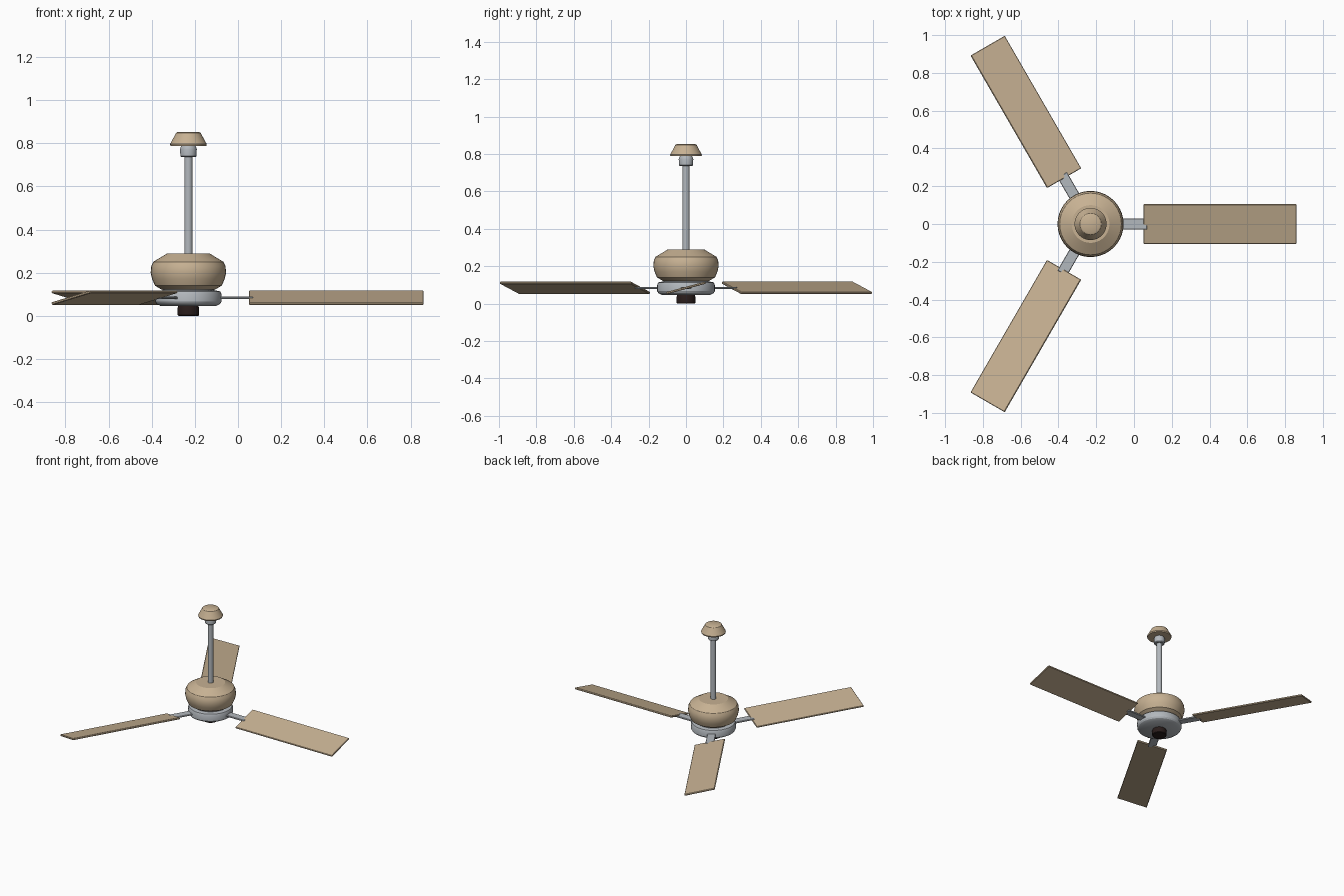
import bpy, bmesh, math
from mathutils import Matrix

if "Cube" in bpy.data.objects:
    bpy.data.objects.remove(bpy.data.objects["Cube"], do_unlink=True)

HUB_X = -0.23
SEGMENTS = 40


def make_material(name, rgb):
    mat = bpy.data.materials.new(name)
    mat.use_nodes = True
    mat.diffuse_color = (*rgb, 1)
    mat.node_tree.nodes["Principled BSDF"].inputs["Base Color"].default_value = (*rgb, 1)
    return mat


tan = make_material("warm tan", (0.57, 0.44, 0.29))
steel = make_material("light steel", (0.45, 0.48, 0.51))
dark = make_material("dark brown", (0.022, 0.012, 0.011))


def add_object(name, bm, mat):
    bmesh.ops.recalc_face_normals(bm, faces=bm.faces)
    mesh = bpy.data.meshes.new(name)
    bm.to_mesh(mesh)
    bm.free()
    mesh.materials.append(mat)
    obj = bpy.data.objects.new(name, mesh)
    bpy.context.collection.objects.link(obj)
    bpy.ops.object.select_all(action="DESELECT")
    obj.select_set(True)
    bpy.context.view_layer.objects.active = obj
    bpy.ops.object.shade_smooth_by_angle(angle=math.radians(30))
    return obj


def lathe(name, profile, mat):
    """Closed solid turned from (radius, height) points about the hub axis."""
    bm = bmesh.new()
    rings = []
    for r, z in profile:
        angles = [math.tau * i / SEGMENTS for i in range(SEGMENTS)]
        rings.append([bm.verts.new((HUB_X + r * math.cos(a), r * math.sin(a), z))
                      for a in angles])
    for low, high in zip(rings, rings[1:]):
        for i in range(SEGMENTS):
            j = (i + 1) % SEGMENTS
            bm.faces.new((low[i], low[j], high[j], high[i]))
    bm.faces.new(rings[0])
    bm.faces.new(rings[-1])
    return add_object(name, bm, mat)


def radial_plate(name, inner, outer, width, thick, height, pitch, turn, mat):
    """Bevelled plate reaching out from the hub, pitched about its own length."""
    bm = bmesh.new()
    bmesh.ops.create_cube(bm, size=1)
    bm.transform(Matrix.Diagonal((outer - inner, width, thick, 1)))
    bmesh.ops.bevel(bm, geom=bm.edges[:], offset=thick * 0.25, segments=1, affect="EDGES")
    bm.transform(Matrix.Translation((HUB_X, 0, height))
                 @ Matrix.Rotation(turn, 4, "Z")
                 @ Matrix.Translation(((inner + outer) / 2, 0, 0))
                 @ Matrix.Rotation(pitch, 4, "X"))
    return add_object(name, bm, mat)


# Ceiling mount and down rod
lathe("ceiling_canopy", [(0.083, 0.788), (0.085, 0.796), (0.062, 0.838),
                         (0.057, 0.848), (0.048, 0.853)], tan)
lathe("rod_collar", [(0.032, 0.735), (0.037, 0.74), (0.039, 0.772),
                     (0.036, 0.782), (0.03, 0.79)], steel)
lathe("down_rod", [(0.019, 0.27), (0.019, 0.75)], steel)

# Motor body, rotating hub and bottom cap
lathe("motor_housing", [(0.125, 0.122), (0.155, 0.14), (0.168, 0.17), (0.175, 0.2),
                        (0.172, 0.23), (0.163, 0.25), (0.1, 0.288)], tan)
lathe("hub_neck", [(0.12, 0.105), (0.12, 0.126)], steel)
lathe("rotating_hub", [(0.128, 0.045), (0.148, 0.056), (0.154, 0.066),
                       (0.154, 0.1), (0.148, 0.113), (0.125, 0.118)], steel)
lathe("bottom_cap", [(0.046, 0.0), (0.05, 0.004), (0.05, 0.036), (0.046, 0.047)], dark)

# Three arms and pitched blades
for n in range(3):
    turn = math.tau * n / 3
    radial_plate(f"blade_arm_{n + 1}", 0.13, 0.3, 0.058, 0.011, 0.083, 0, turn, steel)
    radial_plate(f"blade_{n + 1}", 0.28, 1.09, 0.215, 0.012, 0.084,
                 math.radians(15), turn, tan)
